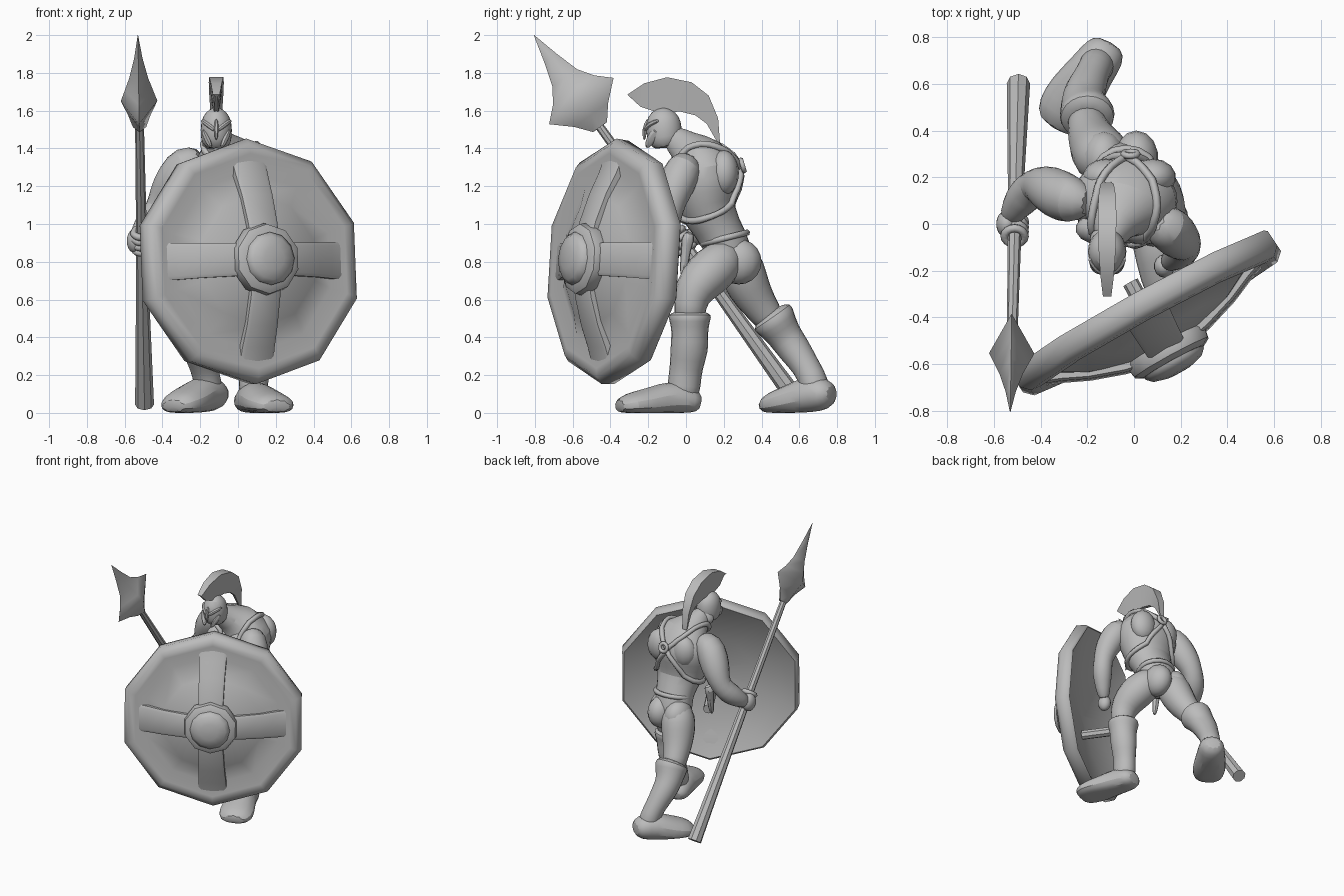
import bpy, bmesh, math
from mathutils import Vector, Matrix
from mathutils.bvhtree import BVHTree

if "Cube" in bpy.data.objects:
    bpy.data.objects.remove(bpy.data.objects["Cube"])

grey = bpy.data.materials.new("stone_grey")
grey.use_nodes = True
grey.diffuse_color = (0.5, 0.5, 0.5, 1)
grey.node_tree.nodes["Principled BSDF"].inputs["Base Color"].default_value = (0.5, 0.5, 0.5, 1)


def finish(name, bm, subdiv=0, angle=40):
    bmesh.ops.recalc_face_normals(bm, faces=bm.faces)
    mesh = bpy.data.meshes.new(name)
    bm.to_mesh(mesh)
    bm.free()
    mesh.materials.append(grey)
    ob = bpy.data.objects.new(name, mesh)
    bpy.context.collection.objects.link(ob)
    bpy.ops.object.select_all(action='DESELECT')
    bpy.context.view_layer.objects.active = ob
    ob.select_set(True)
    bpy.ops.object.shade_smooth_by_angle(angle=math.radians(angle))
    if subdiv:
        mod = ob.modifiers.new("smooth", 'SUBSURF')
        mod.levels = mod.render_levels = subdiv
        mesh.shade_smooth()
    return ob


def loft(name, rings, subdiv=0, angle=40, floor=False):
    """Skin a row of equal rings and cap both ends."""
    bm = bmesh.new()
    rows = [[bm.verts.new(p) for p in ring] for ring in rings]
    n = len(rows[0])
    for a, b in zip(rows, rows[1:]):
        for i in range(n):
            j = (i + 1) % n
            bm.faces.new((a[i], a[j], b[j], b[i]))
    bm.faces.new(rows[0])
    bm.faces.new(rows[-1])
    if floor:
        for v in bm.verts:
            v.co.z = max(v.co.z, 0)
    return finish(name, bm, subdiv, angle)


def tube(name, sections, sides=10, ref=(1, 0, 0), subdiv=1, angle=40, floor=False):
    """Sections are x, y, z, radius along ref, optional other radius."""
    pts = [Vector(s[:3]) for s in sections]
    rings = []
    for k, s in enumerate(sections):
        t = (pts[min(k + 1, len(pts) - 1)] - pts[max(k - 1, 0)]).normalized()
        b = t.cross(Vector(ref)).normalized()
        a = b.cross(t)
        ring = []
        for i in range(sides):
            w = 2 * math.pi * i / sides
            ring.append(pts[k] + a * math.cos(w) * s[3] + b * math.sin(w) * s[-1])
        rings.append(ring)
    return loft(name, rings, subdiv, angle, floor)


def ball(name, centre, radii):
    bm = bmesh.new()
    m = Matrix.Translation(centre) @ Matrix.Diagonal((*radii, 1))
    bmesh.ops.create_uvsphere(bm, u_segments=14, v_segments=10, radius=1, matrix=m)
    return finish(name, bm, 0, 180)


def hoop(name, centre, axis, major, minor, flat=1.0):
    bm = bmesh.new()
    turn = Vector(axis).to_track_quat('Z', 'Y')
    rows = []
    for i in range(16):
        w = 2 * math.pi * i / 16
        row = []
        for j in range(6):
            v = 2 * math.pi * j / 6
            r = major + minor * math.cos(v)
            p = Vector((r * math.cos(w), r * flat * math.sin(w), minor * math.sin(v)))
            row.append(bm.verts.new(Vector(centre) + turn @ p))
        rows.append(row)
    for i in range(16):
        a, b = rows[i], rows[(i + 1) % 16]
        for j in range(6):
            k = (j + 1) % 6
            bm.faces.new((a[j], a[k], b[k], b[j]))
    return finish(name, bm, 0, 180)


# Torso
torso = tube("torso", [(-.06, .25, .72, .07, .06), (-.06, .24, .78, .15, .14), (-.04, .21, .92, .135, .12),
                       (-.04, .12, 1.04, .175, .14), (-.04, .1, 1.17, .23, .19), (-.04, .1, 1.28, .245, .2),
                       (-.06, .07, 1.36, .19, .15), (-.09, -.01, 1.41, .085, .085), (-.11, -.09, 1.48, .06, .07)], 14)
for s, name in ((-1, "right"), (1, "left")):
    ball(name + "_chest", (-.05 + s * .09, -.02, 1.24), (.11, .07, .09))
    ball(name + "_shoulder_blade", (-.02 + s * .1, .2, 1.27), (.1, .08, .12))
    ball(name + "_buttock", (-.06 + s * .07, .28, .8), (.095, .12, .12))
hoop("belt", (-.035, .205, .925), (0, -.25, 1), .132, .018, .92)

# Chest and back straps laid on the torso
tree = BVHTree.FromObject(torso, bpy.context.evaluated_depsgraph_get())


def strap(name, path):
    pts = []
    for a, b in zip(path, path[1:]):
        for k in range(5):
            hit, normal, _, _ = tree.find_nearest(Vector(a).lerp(Vector(b), k / 5))
            pts.append((*(hit + normal * .01), .018))
    tube(name, pts, 6, (.3, .2, .9), 0, 180)


for s, name in ((-1, "right"), (1, "left")):
    c = -.03
    strap(name + "_shoulder_strap", [(c, .33, 1.3), (c + s * .12, .2, 1.42), (c + s * .13, 0, 1.42),
                                     (c + s * .08, -.12, 1.28), (c, -.12, 1.12), (c, -.1, 1.08)])
    strap(name + "_rib_strap", [(c, .33, 1.3), (c + s * .14, .28, 1.1), (c + s * .25, .1, 1.0),
                                (c + s * .1, -.08, .98), (c, -.1, 1.02)])
hoop("back_ring", (-.015, .3, 1.31), (0, 1, .3), .03, .014)

# Arms
tube("right_arm", [(-.18, .09, 1.35, .06), (-.27, .1, 1.33, .11), (-.33, .13, 1.24, .115), (-.38, .16, 1.15, .1),
                   (-.42, .17, 1.07, .075), (-.46, .13, 1.01, .088), (-.51, .07, .95, .065), (-.54, .01, .91, .042)])
tube("left_arm", [(.08, .02, 1.33, .07), (.14, -.01, 1.3, .105), (.18, -.05, 1.21, .105), (.21, -.08, 1.12, .085),
                  (.22, -.09, 1.04, .07), (.21, -.11, .97, .08), (.17, -.15, .86, .055), (.14, -.17, .79, .04)])

# Spear
tip, butt = Vector((-.53, -.805, 2)), Vector((-.495, .59, .06))
along = (butt - tip).normalized()


def on_spear(d, *radii):
    return (*(tip + along * d), *radii)


tube("spear_shaft", [on_spear(.4, .022), on_spear(1.2, .028), on_spear(1.7, .035), on_spear(2.41, .05)], 8, subdiv=0)
tube("spear_blade", [on_spear(0, .001), on_spear(.15, .022, .04), on_spear(.28, .05, .08), on_spear(.36, .075, .135),
                     on_spear(.43, .097, .21), on_spear(.52, .06, .11), on_spear(.6, .035, .045)],
     4, subdiv=0, angle=60)

# Hands
ball("right_palm", (-.545, .0, .91), (.045, .06, .065))
for k in range(4):
    hoop("right_finger", on_spear(1.29 + k * .034), along, .042, .019)
ball("left_palm", (.13, -.18, .77), (.045, .05, .06))

# Legs with muscled thighs and calves
tube("left_leg", [(.0, .25, .87, .08), (.04, .19, .8, .13), (.09, .11, .73, .135), (.12, .04, .65, .115),
                  (.13, .02, .57, .09), (.13, .02, .48, .09)])
tube("left_boot", [(.12, .02, .54, .08), (.12, .02, .52, .125, .125), (.12, .02, .49, .12, .115),
                   (.12, .02, .43, .1, .1), (.115, .02, .34, .1, .11), (.09, 0, .24, .08, .09),
                   (.08, -.01, .15, .085, .095), (.08, -.02, .05, .075, .085)])
tube("left_foot", [(.055, .08, .05, .04, .06), (.06, .04, .06, .08, .1), (.09, -.07, .075, .11, .105),
                   (.14, -.2, .05, .085, .13), (.19, -.3, .04, .07, .135), (.21, -.365, .03, .04, .085)],
     10, (0, 0, 1), floor=True)
tube("right_leg", [(-.1, .25, .88, .08), (-.13, .28, .8, .13), (-.15, .31, .71, .13), (-.18, .36, .61, .11),
                   (-.2, .42, .53, .09), (-.21, .46, .47, .085)])
tube("right_boot", [(-.2, .44, .53, .08), (-.2, .455, .51, .13, .13), (-.2, .475, .48, .125, .12),
                    (-.22, .52, .41, .1, .095), (-.21, .57, .34, .095, .095), (-.18, .64, .24, .075, .075),
                    (-.16, .68, .16, .08, .085), (-.15, .69, .07, .075, .075)])
tube("right_foot", [(-.1, .78, .1, .045, .06), (-.12, .74, .1, .09, .1), (-.18, .66, .1, .11, .105),
                    (-.25, .56, .065, .09, .13), (-.31, .47, .045, .075, .125), (-.35, .41, .03, .04, .08)],
     10, (0, 0, 1), floor=True)

# Sheath hanging from the right hip
tube("sheath", [(-.2, .02, .96, .025), (-.21, .01, .92, .045), (-.21, .0, .87, .03),
                (-.21, -.01, .78, .028), (-.21, -.02, .72, .012)], 6)

# Helmet with cheek guards, brows and nose guard
hx = -.115
tube("helmet", [(hx, -.1, 1.4, .075, .075), (hx, -.115, 1.46, .087, .1), (hx, -.12, 1.54, .087, .1),
                (hx, -.12, 1.595, .06, .07), (hx, -.12, 1.618, .012)], 12)
tube("neck_guard", [(hx, -.05, 1.4, .08, .05), (hx, -.06, 1.43, .08, .05), (hx, -.08, 1.5, .07)], 10)
for s, name in ((-1, "right"), (1, "left")):
    tube(name + "_brow", [(hx + s * .08, -.14, 1.55, .012), (hx + s * .05, -.195, 1.53, .016), (hx, -.22, 1.49, .014)],
         6, (0, 0, 1))
    tube(name + "_cheek_guard", [(hx + s * .07, -.15, 1.5, .03, .015), (hx + s * .05, -.185, 1.45, .035, .02),
                                 (hx + s * .025, -.21, 1.4, .012)], 6, (0, 1, 0))
tube("nose_guard", [(hx, -.2, 1.56, .01), (hx, -.222, 1.5, .016), (hx, -.22, 1.44, .008)], 6)

# Crest: broad along its outer edge, thin at the helmet and both ends
outer = [(-.31, 1.685), (-.22, 1.745), (-.1, 1.777), (.03, 1.75), (.12, 1.68), (.17, 1.56), (.18, 1.43)]
inner = [(-.3, 1.675), (-.24, 1.62), (-.15, 1.59), (-.03, 1.595), (.05, 1.575), (.11, 1.53), (.17, 1.425)]
rings = []
for k, (o, i) in enumerate(zip(outer, inner)):
    w = .018 + .022 * math.sin(math.pi * k / 6)
    rings.append([(hx - w, *o), (hx + w, *o), (hx + w * .35, *i), (hx - w * .35, *i)])
loft("crest", rings, angle=50)

# Shield frame: across, up and outward
up = Vector((-.051, .077, 1.29)).normalized()
out = Vector((.877, .48, 0)).cross(up).normalized()
across = up.cross(out)
centre = Vector((.055, -.38, .8))


def on_shield(a, b, d):
    return centre + across * a + up * b + out * d


def turned(name, profile, sides, angle):
    rings = []
    for r, d in profile:
        ws = [math.pi / 2 + 2 * math.pi * i / sides for i in range(sides)]
        rings.append([on_shield(r * math.cos(w) * 1.015, r * math.sin(w), d) for w in ws])
    return loft(name, rings, angle=angle)


turned("shield", [(.01, .11), (.3, .07), (.52, 0), (.63, -.055), (.645, -.045), (.652, .03), (.615, .065),
                  (.57, .07), (.48, .045), (.35, .11), (.18, .16), (.01, .18)], 10, 55)
turned("shield_boss_flange", [(.17, .12), (.195, .17), (.185, .22), (.15, .24), (.01, .24)], 10, 40)
turned("shield_boss", [(.14, .22), (.14, .25), (.115, .275), (.06, .29), (.01, .293)], 12, 50)

# Four cross bands from the boss towards the rim
for q in range(4):
    c, s = math.cos(q * math.pi / 2), math.sin(q * math.pi / 2)
    rings = []
    for r, h, d in ((.12, .085, .2), (.2, .088, .185), (.35, .092, .135), (.46, .097, .085), (.53, .1, .06)):
        section = ((-h, d - .07), (-h, d - .01), (-h * .8, d), (h * .8, d), (h, d - .01), (h, d - .07))
        rings.append([on_shield(r * c - w * s, r * s + w * c, e) for w, e in section])
    loft("shield_band", rings, angle=30)

# Grip on the shield's inner side
tube("shield_grip", [(*on_shield(0, -.17, d), .035) for d in (.08, -.05, -.16)], 8, subdiv=0)
